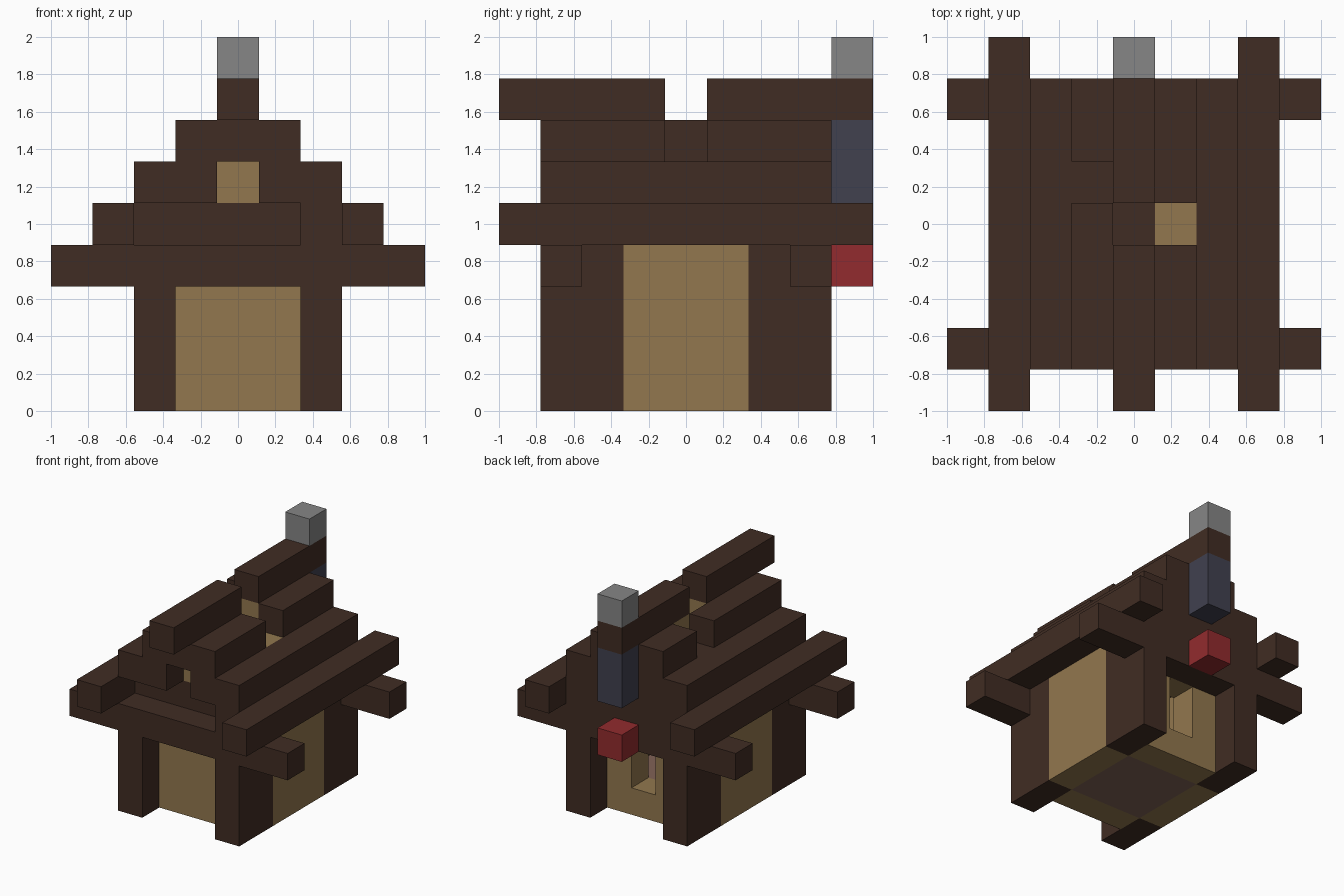
import bpy
import bmesh

cube = bpy.data.objects.get("Cube")
if cube:
    bpy.data.objects.remove(cube, do_unlink=True)

GRID = 9
UNIT = 2 / GRID


def linear(c):
    c /= 255
    return c / 12.92 if c <= 0.04045 else ((c + 0.055) / 1.055) ** 2.4


def material(name, r, g, b):
    mat = bpy.data.materials.new(name)
    mat.use_nodes = True
    color = (linear(r), linear(g), linear(b), 1)
    mat.diffuse_color = color
    bsdf = next(n for n in mat.node_tree.nodes if n.type == "BSDF_PRINCIPLED")
    bsdf.inputs["Base Color"].default_value = color
    bsdf.inputs["Roughness"].default_value = 0.9
    return mat


timber = material("dark timber", 64, 44, 35)
plaster = material("tan plaster", 146, 119, 78)
boards = material("floor boards", 128, 98, 86)
gray = material("smoke gray", 134, 134, 134)
slate = material("slate blue", 65, 65, 79)
red = material("lantern red", 146, 43, 46)


def box(name, mat, xs, ys, zs):
    """Block spanning the given ranges, in grid cells."""
    bm = bmesh.new()
    bmesh.ops.create_cube(bm, size=1)
    for v in bm.verts:
        for axis, (lo, hi) in enumerate((xs, ys, zs)):
            cell = hi if v.co[axis] > 0 else lo
            v.co[axis] = cell * UNIT - (1 if axis < 2 else 0)
    mesh = bpy.data.meshes.new(name)
    bm.to_mesh(mesh)
    bm.free()
    mesh.materials.append(mat)
    obj = bpy.data.objects.new(name, mesh)
    bpy.context.collection.objects.link(obj)
    return obj


def flip(span):
    return GRID - span[1], GRID - span[0]


def pair(name, mat, xs, ys, zs):
    """Block and its mirror across the middle of the house."""
    box("right_" + name, mat, xs, ys, zs)
    box("left_" + name, mat, flip(xs), ys, zs)


MID = (4, 5)

# Corner posts and cross beams, front and back
for end, posts, beam in (("front", (1, 3), (1, 2)), ("back", (6, 8), (7, 8))):
    pair(end + "_post", timber, (2, 3), posts, (0, 3))
    box(end + "_cross_beam", timber, (0, 9), beam, (3, 4))
    inner = (2, 3) if end == "front" else (6, 7)
    pair(end + "_post_top", timber, (2, 3), inner, (3, 4))

# Walls and floor
pair("side_wall", plaster, (2, 3), (3, 6), (0, 4))
box("front_wall", plaster, (3, 6), (2, 3), (0, 4))
pair("back_wall", plaster, (3, 4), (6, 7), (0, 4))
box("back_window_sill_wall", plaster, MID, (6, 7), (0, 1))
box("back_window_lintel", plaster, MID, (6, 7), (3, 4))
box("floor", boards, (3, 6), (3, 6), (0, 1))

# Ceiling level and eaves beams
box("ceiling", timber, (2, 7), (2, 8), (4, 5))
box("front_corner_block", timber, (6, 7), (1, 2), (4, 5))
pair("eaves_beam", timber, (1, 2), (0, 9), (4, 5))

# Lower roof step with open gable windows
pair("lower_roof_beam", timber, (2, 3), (1, 8), (5, 6))
pair("front_gable", timber, (3, 4), (1, 2), (5, 6))
pair("back_gable", timber, (3, 4), (7, 8), (5, 6))

# Attic filling below the upper roof
box("attic_left", plaster, (5, 6), (2, 7), (5, 6))
box("attic_right_front", plaster, (3, 4), (2, 5), (5, 6))
box("attic_right_back", plaster, (3, 4), (6, 7), (5, 6))
box("attic_right_patch", timber, (3, 4), (5, 6), (5, 6))
box("attic_middle_patch", timber, MID, (4, 5), (5, 6))
for end, ys, gable in (("front", (2, 4), (1, 2)), ("back", (5, 7), (7, 8))):
    box("attic_middle_" + end, plaster, MID, ys, (5, 7))
    box(end + "_gable_peak", timber, MID, gable, (6, 7))

# Upper roof step and ridge, each with a gap
box("upper_roof_right_front", timber, (3, 4), (1, 5), (6, 7))
box("upper_roof_right_back", timber, (3, 4), (6, 8), (6, 7))
box("upper_roof_left_front", timber, (5, 6), (1, 4), (6, 7))
box("upper_roof_left_back", timber, (5, 6), (5, 8), (6, 7))
box("ridge_front", timber, MID, (0, 4), (7, 8))
box("ridge_back", timber, MID, (5, 9), (7, 8))

# Blocks on the back end of the ridge
END = (8, 9)
box("ridge_cap", gray, MID, END, (8, 9))
box("hanging_banner", slate, MID, END, (5, 7))
box("hanging_lantern", red, MID, END, (3, 4))
